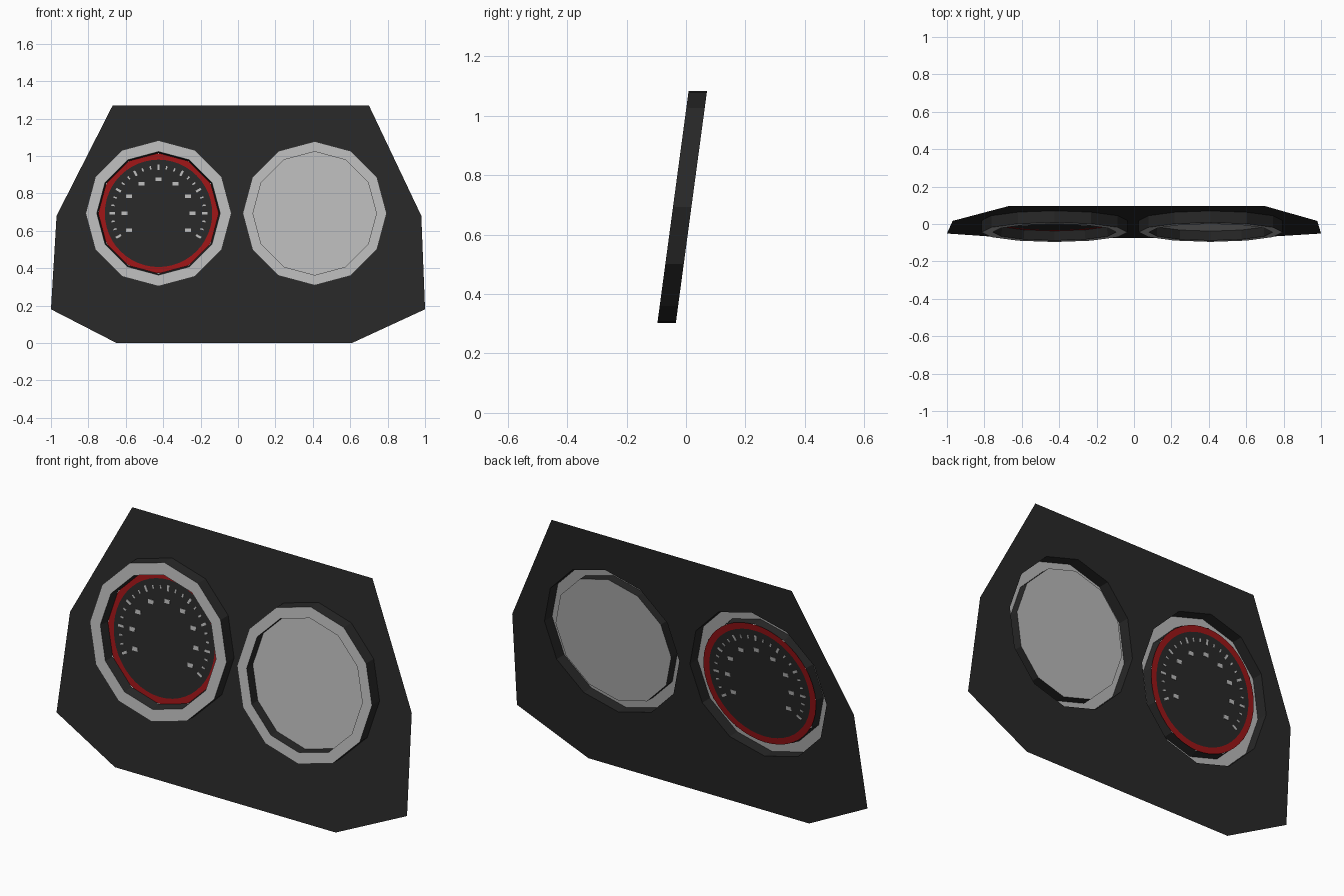
import bpy, bmesh, math

if "Cube" in bpy.data.objects:
    bpy.data.objects.remove(bpy.data.objects["Cube"])

def material(name, rgb):
    m = bpy.data.materials.new(name)
    m.diffuse_color = (*rgb, 1)
    m.use_nodes = True
    m.node_tree.nodes["Principled BSDF"].inputs["Base Color"].default_value = m.diffuse_color
    return m

BLACK = material("black plastic", (0.021, 0.021, 0.021))
GREY = material("light grey", (0.48, 0.48, 0.48))
RED = material("dark red", (0.32, 0.007, 0.008))

CZ = 0.693          # height of both gauge centres
DEPTH = -0.062      # bezel front, relative to the panel
FACE = -0.012       # gauge face, relative to the panel

def on_panel(x, z, off=0.0):
    """Point on the leaning panel plane, shifted along y."""
    return (x, -0.075 + 0.1345 * z + off, z)

def circle(cx, r, off, n):
    return [on_panel(cx + r * math.sin(2 * math.pi * i / n),
                     CZ + r * math.cos(2 * math.pi * i / n), off) for i in range(n)]

def finish(name, bm, *mats):
    me = bpy.data.meshes.new(name)
    bm.to_mesh(me)
    bm.free()
    for m in mats:
        me.materials.append(m)
    ob = bpy.data.objects.new(name, me)
    bpy.context.collection.objects.link(ob)
    return ob

def band(bm, a, b, mat=0):
    """Quads between two matching loops of points."""
    va, vb = [bm.verts.new(p) for p in a], [bm.verts.new(p) for p in b]
    n = len(va)
    for i in range(n):
        j = (i + 1) % n
        bm.faces.new((va[i], va[j], vb[j], vb[i])).material_index = mat

def disc(bm, loop, mat=0):
    bm.faces.new([bm.verts.new(p) for p in reversed(loop)]).material_index = mat

GAUGES = {"left": (-0.425, 0.39, 0.322), "right": (0.41, 0.385, 0.33)}

# Leaning panel with two round openings
bm = bmesh.new()
outline = [(-0.65, 0), (0.61, 0), (1.0, 0.18), (0.98, 0.68),
           (0.70, 1.27), (-0.67, 1.27), (-0.97, 0.68), (-1.0, 0.18)]
loops = [[on_panel(x, z) for x, z in outline]]
loops += [circle(cx, r, 0, 12) for cx, r, _ in GAUGES.values()]
edges = []
for loop in loops:
    vs = [bm.verts.new(p) for p in loop]
    edges += [bm.edges.new((vs[i - 1], vs[i])) for i in range(len(vs))]
bmesh.ops.triangle_fill(bm, edges=edges, use_beauty=True, normal=(0, -1, 0.1345))
finish("panel", bm, BLACK)

# Bezels: outer wall, grey front ring, inner wall down to the gauge face
for side, (cx, r, r_face) in GAUGES.items():
    bm = bmesh.new()
    band(bm, circle(cx, r, 0, 12), circle(cx, r, DEPTH, 12))
    band(bm, circle(cx, r, DEPTH, 12), circle(cx, 0.33, DEPTH, 12), 1)
    band(bm, circle(cx, 0.33, DEPTH, 12), circle(cx, r_face, FACE, 12))
    bmesh.ops.remove_doubles(bm, verts=bm.verts, dist=1e-5)
    finish(side + "_bezel", bm, BLACK, GREY)

# Blank grey face on the right gauge
bm = bmesh.new()
disc(bm, circle(GAUGES["right"][0], 0.33, FACE, 12))
finish("right_gauge_face", bm, GREY)

# Black dial with red rim on the left gauge
LX = GAUGES["left"][0]
bm = bmesh.new()
disc(bm, circle(LX, 0.287, FACE, 48))
band(bm, circle(LX, 0.32, FACE, 48), circle(LX, 0.287, FACE, 48), 1)
finish("left_gauge_face", bm, BLACK, RED)

# Dial marks: thin plates showing on both sides of the dial
def plate(bm, cx, cz, w, h, ang):
    c, s = math.cos(ang), math.sin(ang)
    pts = [(cx + u * w / 2 * c - v * h / 2 * s, cz + u * w / 2 * s + v * h / 2 * c)
           for u, v in ((-1, -1), (1, -1), (1, 1), (-1, 1))]
    front = [on_panel(x, z, FACE - 0.002) for x, z in pts]
    back = [on_panel(x, z, FACE + 0.002) for x, z in pts]
    disc(bm, front[::-1])
    disc(bm, back)
    band(bm, front, back)

bm = bmesh.new()
for deg in range(-30, 211, 10):
    a = math.radians(deg)
    major = deg % 30 == 0
    plate(bm, LX + 0.247 * math.cos(a), CZ + 0.247 * math.sin(a),
          0.03 if major else 0.018, 0.012 if major else 0.008, a)
    if major:
        plate(bm, LX + 0.182 * math.cos(a), CZ + 0.182 * math.sin(a), 0.03, 0.02, 0)
bmesh.ops.remove_doubles(bm, verts=bm.verts, dist=1e-5)
bmesh.ops.recalc_face_normals(bm, faces=bm.faces)
finish("dial_marks", bm, GREY)
